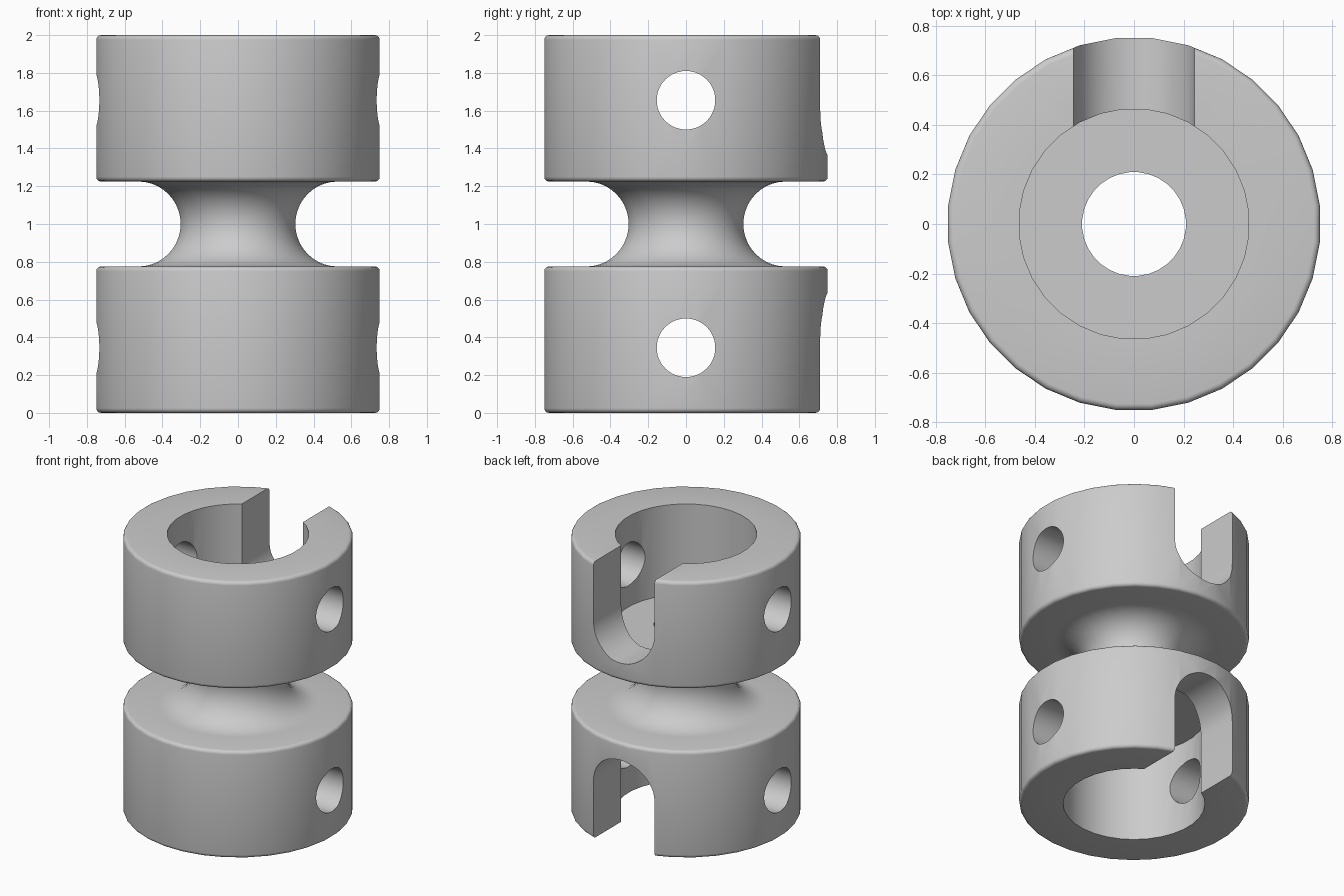
import bpy
import bmesh
from math import sin, cos, pi, radians
from mathutils import Matrix, Vector

default = bpy.data.objects.get("Cube")
if default:
    bpy.data.objects.remove(default, do_unlink=True)

OUTER, BORE, HOLE = 0.754, 0.465, 0.21
CUP_HEIGHT, FLOOR, MID = 0.775, 0.655, 1.0
GROOVE_CENTRE, GROOVE = 0.53, 0.225
BEVEL = 0.025
SEGMENTS = 32

grey = bpy.data.materials.new("grey_metal")
grey.use_nodes = True
grey.diffuse_color = (0.6, 0.6, 0.6, 1)
grey.node_tree.nodes["Principled BSDF"].inputs["Base Color"].default_value = (0.6, 0.6, 0.6, 1)


def arc(cx, cz, r, start, end, steps):
    """Points (radius, height) along a circular arc, angles in degrees."""
    angles = [radians(start + (end - start) * i / steps) for i in range(steps + 1)]
    return [(cx + r * cos(a), cz + r * sin(a)) for a in angles]


def make_object(name, bm):
    bmesh.ops.recalc_face_normals(bm, faces=bm.faces[:])
    mesh = bpy.data.meshes.new(name)
    bm.to_mesh(mesh)
    bm.free()
    mesh.materials.append(grey)
    obj = bpy.data.objects.new(name, mesh)
    bpy.context.collection.objects.link(obj)
    return obj


def lathe(name, profile):
    """Revolve a closed profile around z."""
    bm = bmesh.new()
    rings = []
    for i in range(SEGMENTS):
        a = 2 * pi * (i + 0.5) / SEGMENTS
        rings.append([bm.verts.new((r * cos(a), r * sin(a), z)) for r, z in profile])
    n = len(profile)
    for i, ring in enumerate(rings):
        nxt = rings[(i + 1) % SEGMENTS]
        for j in range(n):
            k = (j + 1) % n
            bm.faces.new((ring[j], nxt[j], nxt[k], ring[k]))
    return make_object(name, bm)


def prism(name, outline, start, depth):
    """Extrude a closed outline of 3D points along a vector."""
    bm = bmesh.new()
    face = bm.faces.new([bm.verts.new(Vector(p) + Vector(start)) for p in outline])
    extruded = bmesh.ops.extrude_face_region(bm, geom=[face])["geom"]
    verts = [g for g in extruded if isinstance(g, bmesh.types.BMVert)]
    bmesh.ops.translate(bm, verts=verts, vec=depth)
    return make_object(name, bm)


# Spool body: lower half profile from the through hole outward, then mirrored
edge = OUTER - BEVEL
lower = [(HOLE, FLOOR), (BORE, FLOOR), (BORE, 0)]
lower += arc(edge, BEVEL, BEVEL, -90, 0, 4)
lower += arc(edge, CUP_HEIGHT - BEVEL, BEVEL, 0, 90, 4)
lower += arc(GROOVE_CENTRE, MID, GROOVE, 270, 180, 10)
upper = [(r, 2 * MID - z) for r, z in reversed(lower[:-1])]
body = lathe("spool_body", lower + upper)

# Cutters for the cross pin holes and the rounded slots at the back
cutters = []
for side, flip in (("lower", 1), ("upper", -1)):
    def height(z):
        return z if flip == 1 else 2 * MID - z
    pin = [(0, y, height(z)) for y, z in arc(0, 0.345, 0.155, 0, 352.5, 47)]
    cutters.append(prism(side + "_pin_hole_cutter", pin, (-1, 0, 0), (2, 0, 0)))
    slot = [(0.245, -0.2)] + arc(0, 0.404, 0.245, 0, 180, 24) + [(-0.245, -0.2)]
    slot = [(x, 0, height(z)) for x, z in slot]
    cutters.append(prism(side + "_slot_cutter", slot, (0, 0.25, 0), (0, 0.75, 0)))

bpy.ops.object.select_all(action='DESELECT')
body.select_set(True)
bpy.context.view_layer.objects.active = body
for cutter in cutters:
    mod = body.modifiers.new(cutter.name, 'BOOLEAN')
    mod.operation = 'DIFFERENCE'
    mod.solver = 'EXACT'
    mod.object = cutter
    bpy.ops.object.modifier_apply(modifier=mod.name)
for cutter in cutters:
    bpy.data.objects.remove(cutter, do_unlink=True)

bpy.ops.object.shade_smooth_by_angle(angle=radians(30))
